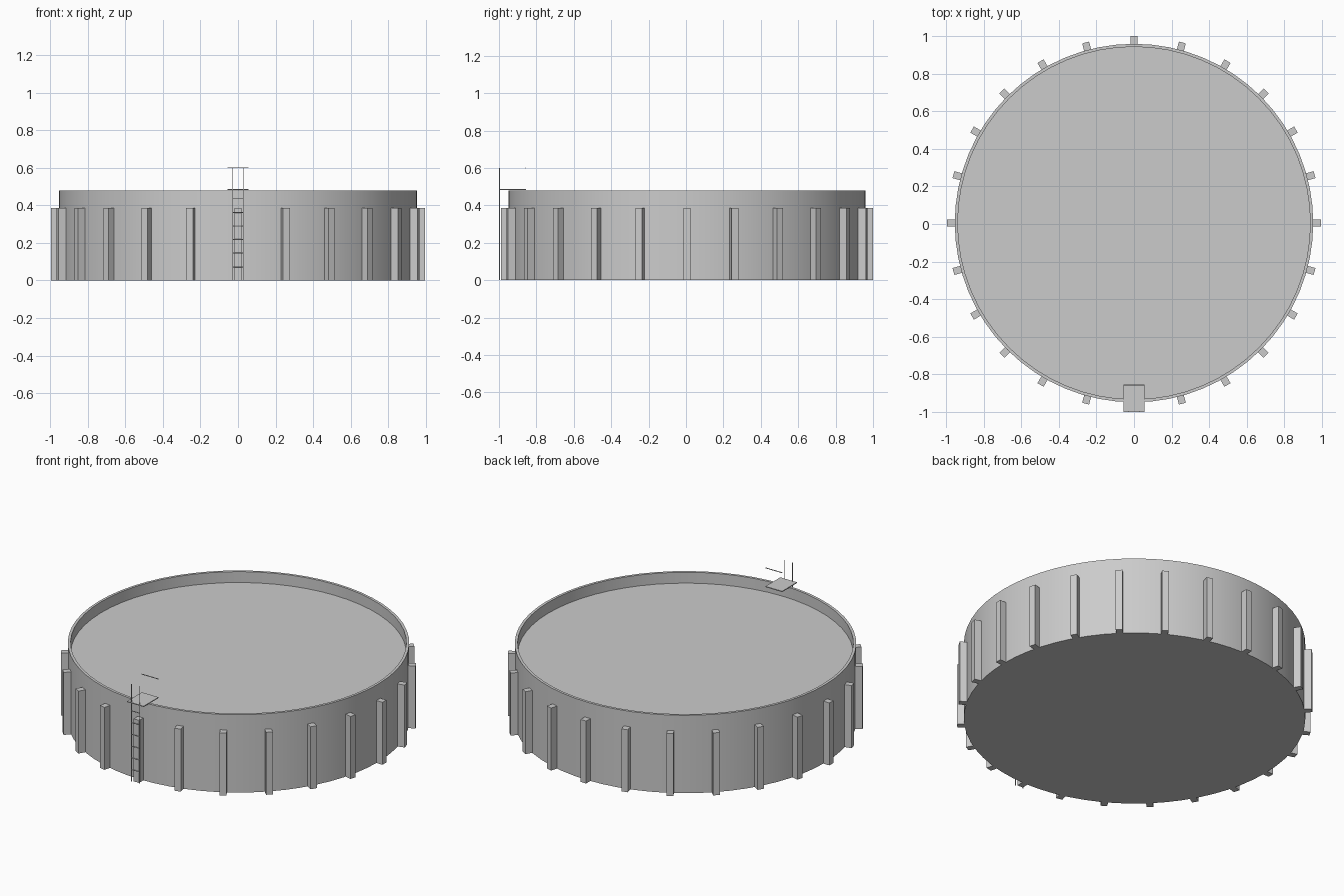
import bpy, bmesh, math
from mathutils import Matrix, Vector

old = bpy.data.objects.get("Cube")
if old:
    bpy.data.objects.remove(old)

CENTRE_Y = 0.005
RADIUS, INNER, WALL_TOP, FILL_TOP = 0.954, 0.938, 0.48, 0.413

grey = bpy.data.materials.new("concrete_grey")
grey.use_nodes = True
colour = (0.6, 0.6, 0.6, 1)
grey.diffuse_color = colour
grey.node_tree.nodes["Principled BSDF"].inputs["Base Color"].default_value = colour


def finish(name, bm):
    mesh = bpy.data.meshes.new(name)
    bmesh.ops.recalc_face_normals(bm, faces=bm.faces)
    bm.to_mesh(mesh)
    bm.free()
    mesh.materials.append(grey)
    obj = bpy.data.objects.new(name, mesh)
    bpy.context.collection.objects.link(obj)
    return obj


def box(name, size, centre, turn=0.0):
    """Box of a given size, then turned about the tank axis."""
    bm = bmesh.new()
    bmesh.ops.create_cube(bm, size=1)
    place = Matrix.Translation((0, CENTRE_Y, 0)) @ Matrix.Rotation(turn, 4, "Z") \
        @ Matrix.Translation(centre) @ Matrix.Diagonal((*size, 1))
    bmesh.ops.transform(bm, matrix=place, verts=bm.verts)
    return finish(name, bm)


def rod(name, start, end, radius=0.0025):
    start, end = Vector(start), Vector(end)
    axis = end - start
    bm = bmesh.new()
    bmesh.ops.create_cone(bm, cap_ends=True, segments=8, radius1=radius,
                          radius2=radius, depth=axis.length)
    place = Matrix.Translation((start + end) / 2) \
        @ axis.to_track_quat("Z", "Y").to_matrix().to_4x4()
    bmesh.ops.transform(bm, matrix=place, verts=bm.verts)
    return finish(name, bm)


# Tank: a revolved profile of floor, wall, rim and inner surface
bm = bmesh.new()
profile = [(0, 0), (RADIUS, 0), (RADIUS, WALL_TOP), (INNER, WALL_TOP),
           (INNER, FILL_TOP), (0, FILL_TOP)]
points = [bm.verts.new((r, 0, z)) for r, z in profile]
edges = [bm.edges.new(pair) for pair in zip(points, points[1:])]
bmesh.ops.spin(bm, geom=points + edges, cent=(0, 0, 0), axis=(0, 0, 1),
               angle=math.tau, steps=64, use_merge=True)
bmesh.ops.remove_doubles(bm, verts=bm.verts, dist=0.0001)
tank = finish("tank", bm)
tank.location.y = CENTRE_Y
bpy.context.view_layer.objects.active = tank
tank.select_set(True)
bpy.ops.object.shade_smooth_by_angle(angle=math.radians(30))

# Buttress posts evenly spaced round the wall
POSTS = 24
for i in range(POSTS):
    box(f"buttress_{i + 1}", (0.055, 0.038, 0.385), (0.9675, 0, 0.1925),
        math.tau * i / POSTS)

# Access ladder on the front
LADDER_Y = -0.997
for side, x in (("left", 0.028), ("right", -0.028)):
    rod(f"ladder_rail_{side}", (x, LADDER_Y, 0), (x, LADDER_Y, 0.6))
for i in range(1, 7):
    z = 0.0725 * i
    rod(f"ladder_rung_{i}", (-0.028, LADDER_Y, z), (0.028, LADDER_Y, z))

# Platform over the rim and its guard bar
box("platform", (0.114, 0.145, 0.005), (0, -0.9325, 0.4845))
rod("guard_bar", (-0.057, -0.857, 0.6), (0.057, -0.857, 0.6))
